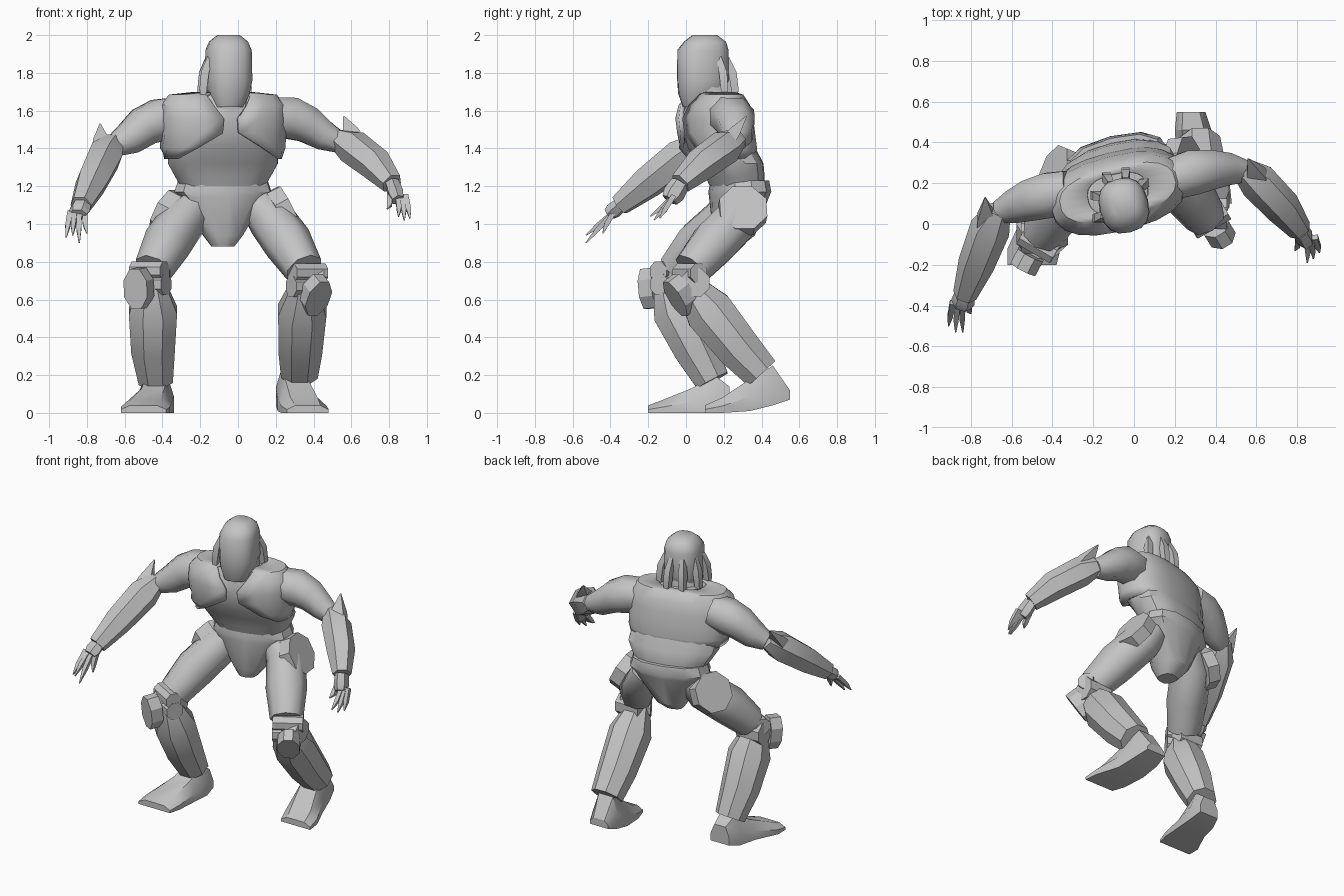
import bpy, bmesh, math
from mathutils import Vector, Matrix

if "Cube" in bpy.data.objects:
    bpy.data.objects.remove(bpy.data.objects["Cube"], do_unlink=True)

grey = bpy.data.materials.new("plain grey")
grey.use_nodes = True
COLOUR = (0.55, 0.55, 0.55, 1)
grey.diffuse_color = COLOUR
for node in grey.node_tree.nodes:
    if node.type == 'BSDF_PRINCIPLED':
        node.inputs["Base Color"].default_value = COLOUR

YAW = math.radians(14)


def skin(name, rings, closed=True, angle=32):
    """Join rings of points into a surface; closed rings also get end caps."""
    bm = bmesh.new()
    rows = [[bm.verts.new(p) for p in ring] for ring in rings]
    count = len(rows[0])
    for low, high in zip(rows, rows[1:]):
        for j in range(count if closed else count - 1):
            k = (j + 1) % count
            bm.faces.new((low[j], low[k], high[k], high[j]))
    if closed:
        bm.faces.new(rows[0][::-1])
        bm.faces.new(rows[-1])
        bmesh.ops.recalc_face_normals(bm, faces=bm.faces)
    mesh = bpy.data.meshes.new(name)
    bm.to_mesh(mesh)
    bm.free()
    mesh.materials.append(grey)
    ob = bpy.data.objects.new(name, mesh)
    bpy.context.collection.objects.link(ob)
    bpy.ops.object.select_all(action='DESELECT')
    ob.select_set(True)
    bpy.context.view_layer.objects.active = ob
    bpy.ops.object.shade_smooth_by_angle(angle=math.radians(angle))
    return ob


def tube(name, stations, sides=8, squash=1.0, angle=32):
    """Limb through (x, y, z, radius) stations."""
    pts = [Vector(s[:3]) for s in stations]
    whole = pts[-1] - pts[0]
    ref = Vector((1, 0, 0)) if abs(whole.normalized().z) > 0.65 else Vector((0, 0, 1))
    rings = []
    for i, s in enumerate(stations):
        t = (pts[min(i + 1, len(pts) - 1)] - pts[max(i - 1, 0)]).normalized()
        a = (ref - t * ref.dot(t)).normalized()
        b = t.cross(a)
        ring = []
        for j in range(sides):
            w = math.tau * (j + 0.5) / sides
            ring.append(pts[i] + s[3] * (a * math.cos(w) + b * math.sin(w) * squash))
        rings.append(ring)
    return skin(name, rings, angle=angle)


def disc(name, centre, axis, radius, half, squash=1.0):
    c, d = Vector(centre), Vector(axis).normalized() * half
    return tube(name, [(*(c - d), radius), (*(c + d), radius)], 8, squash)


def body_point(w, z, cx, cy, hw, hd, power=0.8):
    """Point at angle w on a rounded horizontal section, turned by the body yaw."""
    c, s = math.cos(w), math.sin(w)
    p = Vector((math.copysign(abs(c) ** power, c) * hw,
                math.copysign(abs(s) ** power, s) * hd, 0))
    return Matrix.Rotation(YAW, 3, 'Z') @ p + Vector((cx, cy, z))


def body(name, sections, sides=16, angle=32):
    return skin(name, [[body_point(math.tau * j / sides, *s) for j in range(sides)]
                       for s in sections], angle=angle)


# Torso core, pelvis, neck and head
body("torso_core", [(1.2, -.08, .27, .23, .13), (1.25, -.08, .26, .26, .14),
                    (1.32, -.08, .24, .3, .15), (1.4, -.08, .19, .3, .16),
                    (1.55, -.08, .155, .3, .165), (1.65, -.07, .155, .25, .13),
                    (1.69, -.06, .15, .15, .11)])
body("pelvis", [(1.23, -.08, .285, .245, .14), (1.17, -.08, .285, .265, .15),
                (1.14, -.08, .28, .235, .145), (.94, -.08, .255, .105, .11),
                (.88, -.08, .23, .06, .06)], 12)
body("neck", [(1.58, -.06, .12, .14, .11), (1.76, -.05, .11, .1, .1)], 12)
body("head", [(1.62, -.05, .055, .075, .07), (1.69, -.05, .08, .108, .12),
              (1.76, -.05, .09, .122, .135), (1.92, -.05, .09, .118, .135),
              (1.965, -.05, .1, .1, .11), (2.0, -.05, .1, .058, .065)], angle=45)

# Chest armour: a shell open along the breastbone; last value is the gap half width
shell = []
for z, cy, hw, hd, gap in [(1.345, .18, .315, .17, .27), (1.4, .17, .335, .185, .18),
                           (1.48, .16, .34, .185, .045), (1.56, .15, .34, .185, .04),
                           (1.63, .15, .335, .165, .09), (1.685, .155, .29, .125, .12),
                           (1.7, .15, .15, .1, .07)]:
    start = -math.pi / 2 + math.asin((gap / hw) ** 1.25)
    sweep = 2 * (math.pi / 2 - start)
    shell.append([body_point(start + sweep * j / 20, z, -.08, cy, hw, hd)
                  for j in range(21)])
armour = skin("chest_armour", shell, closed=False)
thick = armour.modifiers.new("thickness", 'SOLIDIFY')
thick.thickness = 0.025
thick.offset = -1

# Hair strands around the back of the head
for i in range(5):
    w = math.radians(30 + 40 * i)
    path = []
    for z, out, r in [(1.88, .115, .02), (1.8, .145, .03), (1.72, .155, .028), (1.58, .165, .006)]:
        path.append((*body_point(w, z, -.05, .09, out * .95, out * 1.1, 1), r))
    tube("hair_strand", path, 4)


def arm(side, upper, fore, hand, tips, spike):
    tube(side + "_upper_arm", upper, angle=46)
    tube(side + "_forearm", fore, 6)
    wrist, palm = Vector(fore[-1][:3]), Vector(hand)
    tube(side + "_hand", [(*wrist, .04), (*palm, .045), (*palm.lerp(wrist, -.6), .035)], 6, 1.3)
    for tip in tips:
        end = Vector(tip)
        root = palm + Vector(((end.x - palm.x) * .7, 0, -.01))
        bend = root.lerp(end, .5) + (palm - wrist) * .25
        tube(side + "_finger", [(*root, .02), (*bend, .018), (*end, .004)], 4)
    base = Vector(fore[1][:3]).lerp(Vector(fore[2][:3]), .2)
    tube(side + "_elbow_spike", [(*base, .085), (*base.lerp(Vector(spike), .5), .06),
                                 (*spike, .004)], 4, .7)


arm("right",
    [(-.32, .16, 1.57, .11), (-.42, .14, 1.55, .12), (-.5, .12, 1.515, .11),
     (-.58, .09, 1.45, .09), (-.66, .06, 1.41, .06)],
    [(-.66, .07, 1.43, .06), (-.705, -.02, 1.36, .1), (-.775, -.2, 1.22, .09),
     (-.83, -.35, 1.1, .06)],
    (-.84, -.385, 1.07),
    [(-.91, -.5, .93), (-.875, -.53, .94), (-.84, -.53, .9), (-.8, -.44, .95)],
    (-.73, .13, 1.53))
arm("left",
    [(.18, .22, 1.57, .11), (.28, .25, 1.56, .12), (.37, .265, 1.525, .105),
     (.46, .27, 1.465, .085), (.54, .26, 1.43, .06)],
    [(.53, .27, 1.45, .06), (.605, .21, 1.41, .095), (.73, .08, 1.315, .09),
     (.815, -.03, 1.215, .06)],
    (.835, -.065, 1.16),
    [(.79, -.13, 1.08), (.85, -.19, 1.04), (.88, -.17, 1.02), (.91, -.14, 1.03)],
    (.56, .32, 1.57))


def leg(side, sign, thigh, shin, knee, guard, guard_axis, foot, hip, hip_axis):
    tube(side + "_thigh", thigh, angle=46)
    tube(side + "_shin", shin)
    disc(side + "_hip_disc", hip, hip_axis, .135, .04)
    # Knee: hinge, cuff, tall outer guard plate and small inner block
    k, g = Vector(knee), Vector(guard)
    turn = Vector((.86, .5 * sign, 0))
    disc(side + "_knee_hinge", k + Vector((0, .07, 0)), (1, 0, 0), .08, .085)
    disc(side + "_knee_cuff", k + Vector((0, .04, .05)), turn, .055, .095)
    disc(side + "_knee_guard", g, guard_axis, .115, .04, .65)
    disc(side + "_inner_block", k + Vector((-.05 * sign, .02, -.02)), turn, .06, .045)
    rings = []
    for cx, cy, hw, low, high in foot:
        mid = low + (high - low) * .45
        rings.append([(cx - hw, cy, low), (cx + hw, cy, low), (cx + hw, cy, mid),
                      (cx + hw * .6, cy, high), (cx - hw * .6, cy, high), (cx - hw, cy, mid)])
    skin(side + "_foot", rings)


leg("right", -1,
    [(-.22, .25, 1.11, .1), (-.285, .21, 1.03, .125), (-.375, .07, .9, .13), (-.45, -.05, .76, .105)],
    [(-.46, -.1, .69, .08), (-.45, -.05, .54, .138), (-.45, .05, .34, .125), (-.435, .14, .17, .098)],
    (-.47, -.14, .7), (-.525, -.185, .66), (-.45, -.85, -.1),
    [(-.42, .23, .07, .02, .14), (-.43, .15, .09, 0, .2), (-.45, .03, .1, 0, .13),
     (-.49, -.12, .13, 0, .07), (-.5, -.2, .12, 0, .04)],
    (-.365, .25, 1.05), (-.85, .35, .45))
leg("left", 1,
    [(.1, .3, 1.11, .1), (.17, .28, 1.03, .125), (.265, .15, .9, .13), (.35, .03, .76, .105)],
    [(.35, .02, .67, .08), (.34, .12, .54, .138), (.33, .28, .34, .125), (.325, .4, .21, .105)],
    (.37, -.02, .69), (.41, -.03, .625), (.4, -.65, -.5),
    [(.28, .55, .07, .07, .12), (.29, .46, .09, .04, .25), (.31, .34, .1, .01, .18),
     (.35, .19, .12, 0, .08), (.37, .1, .11, 0, .04)],
    (.24, .3, 1.07), (.87, .1, .45))
